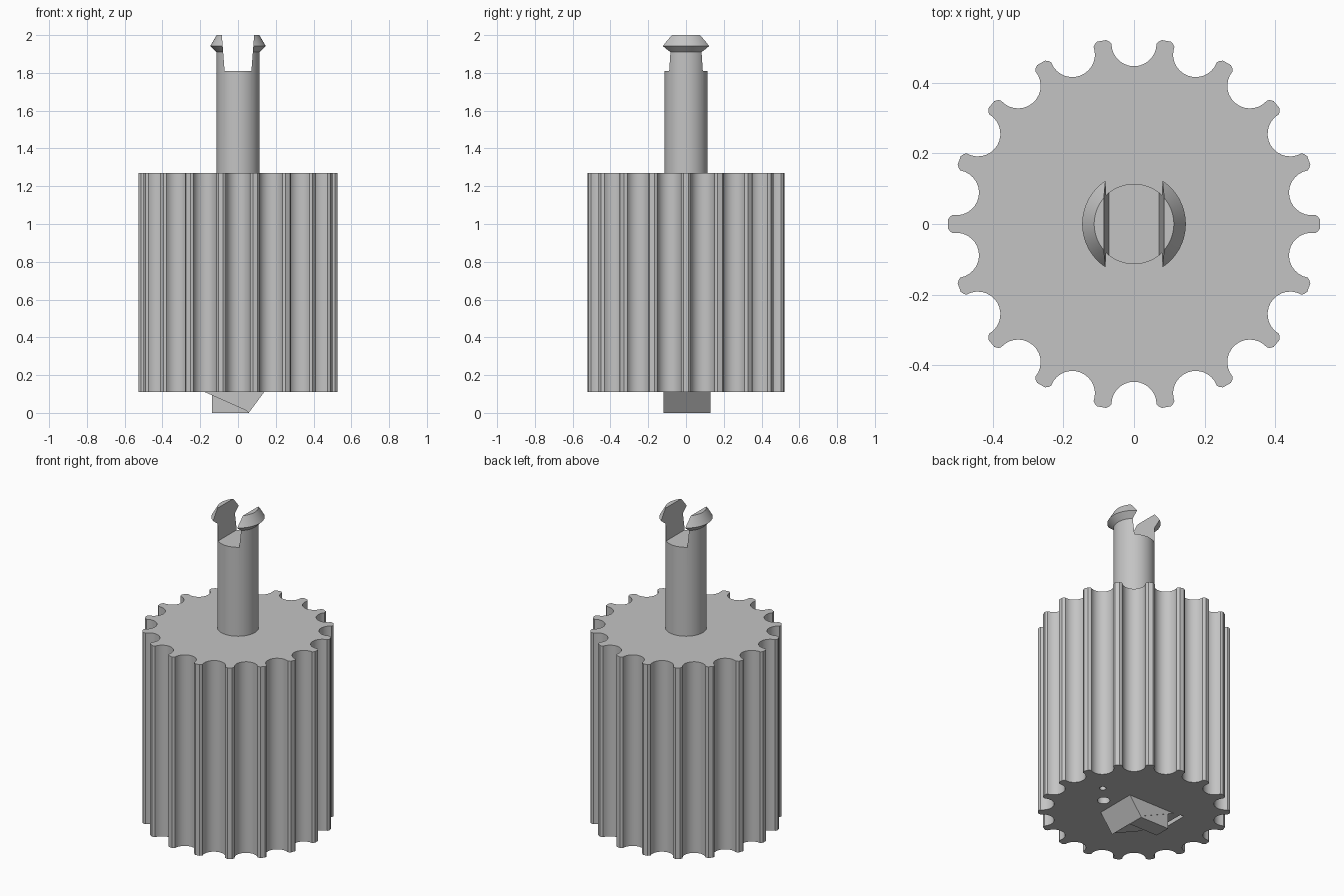
import bpy, bmesh, math

if "Cube" in bpy.data.objects:
    bpy.data.objects.remove(bpy.data.objects["Cube"])

grey = bpy.data.materials.new("plain grey")
grey.diffuse_color = (0.55, 0.55, 0.55, 1)
grey.use_nodes = True
grey.node_tree.nodes["Principled BSDF"].inputs["Base Color"].default_value = grey.diffuse_color


def make(name, bm):
    bmesh.ops.recalc_face_normals(bm, faces=bm.faces[:])
    me = bpy.data.meshes.new(name)
    bm.to_mesh(me)
    bm.free()
    ob = bpy.data.objects.new(name, me)
    bpy.context.collection.objects.link(ob)
    me.materials.append(grey)
    return ob


def prism(name, pts, a, b, axis="z"):
    """Extrude a 2D outline from a to b along z, or an xz outline along y."""
    bm = bmesh.new()
    place = (lambda p, h: (p[0], p[1], h)) if axis == "z" else (lambda p, h: (p[0], h, p[1]))
    lo = [bm.verts.new(place(p, a)) for p in pts]
    hi = [bm.verts.new(place(p, b)) for p in pts]
    n = len(pts)
    bm.faces.new(lo)
    bm.faces.new(hi)
    for i in range(n):
        j = (i + 1) % n
        bm.faces.new((lo[i], lo[j], hi[j], hi[i]))
    return make(name, bm)


def lathe(name, prof, n=48):
    """Closed solid of revolution about z."""
    bm = bmesh.new()
    rings = [[bm.verts.new((r * math.cos(2 * math.pi * i / n), r * math.sin(2 * math.pi * i / n), z))
              for i in range(n)] for r, z in prof]
    for p, q in zip(rings, rings[1:]):
        for i in range(n):
            j = (i + 1) % n
            bm.faces.new((p[i], p[j], q[j], q[i]))
    bm.faces.new(rings[0])
    bm.faces.new(rings[-1])
    return make(name, bm)


def activate(ob):
    bpy.ops.object.select_all(action="DESELECT")
    ob.select_set(True)
    bpy.context.view_layer.objects.active = ob


def cut(ob, cutter):
    activate(ob)
    m = ob.modifiers.new("cut", "BOOLEAN")
    m.object = cutter
    m.operation = "DIFFERENCE"
    m.solver = "EXACT"
    bpy.ops.object.modifier_apply(modifier=m.name)
    bpy.data.objects.remove(cutter)


def smooth(ob):
    activate(ob)
    bpy.ops.object.shade_smooth_by_angle(angle=math.radians(32))


def circle(cx, cy, r, n=20):
    return [(cx + r * math.cos(2 * math.pi * i / n), cy + r * math.sin(2 * math.pi * i / n)) for i in range(n)]


def turn(x, y, a):
    return (x * math.cos(a) - y * math.sin(a), x * math.sin(a) + y * math.cos(a))


# gear body: 18 rounded teeth with round valleys between them
outline = []
for k in range(18):
    a = math.radians(20 * k)
    for x, y in ((0.521, -0.021), (0.527, -0.013), (0.527, 0.013), (0.521, 0.021)):
        outline.append(turn(x, y, a))
    for s in range(15):
        t = math.radians(270 - 180 * s / 14)
        outline.append(turn(0.511 + 0.064 * math.cos(t), 0.064 * math.sin(t), a + math.radians(10)))
gear = prism("gear_body", outline, 0.11, 1.27)

# small recesses in the underside
cut(gear, prism("slot_cutter", [(-0.24, -0.05), (-0.215, -0.05), (-0.215, 0.14), (-0.24, 0.14)], 0.05, 0.15))
cut(gear, prism("hole_cutter", circle(0.21, -0.01, 0.035), 0.05, 0.15))
cut(gear, prism("pin_hole_cutter", circle(0.30, 0.09, 0.018), 0.05, 0.14))
smooth(gear)

# shaft with barbed snap-fit prongs
shaft = lathe("shaft", [(0.114, 1.25), (0.114, 1.91), (0.147, 1.942), (0.113, 2.0)])
cut(shaft, prism("prong_gap_cutter", [(-0.071, 1.81), (0.071, 1.81), (0.087, 2.02), (-0.087, 2.02)],
                 -0.3, 0.3, "y"))
smooth(shaft)

# wedge-shaped drive key below the gear, with a square block behind it
prism("key_wedge", [(-0.18, 0.112), (0.045, 0.012), (0.057, 0.0), (0.14, 0.112)], -0.12, 0.13, "y")
prism("key_block", [(-0.138, 0.0), (0.055, 0.0), (0.055, 0.112), (-0.138, 0.112)], 0.03, 0.128, "y")
